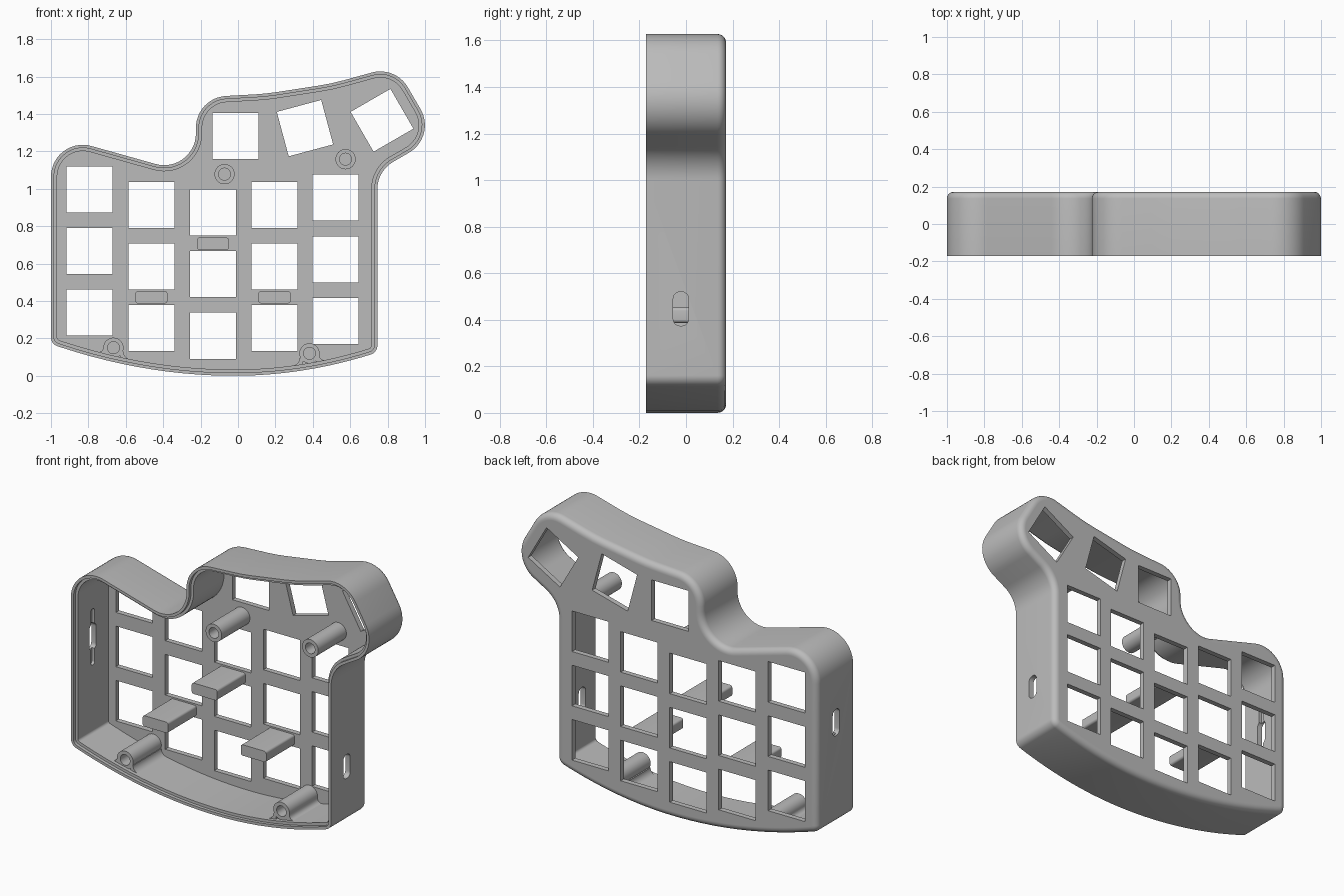
import bpy, bmesh, math
from mathutils import Vector, Matrix

if "Cube" in bpy.data.objects:
    bpy.data.objects.remove(bpy.data.objects["Cube"])

grey = bpy.data.materials.new("plain_grey")
grey.use_nodes = True
GREY = (0.5, 0.5, 0.5, 1)
grey.diffuse_color = GREY
grey.node_tree.nodes["Principled BSDF"].inputs["Base Color"].default_value = GREY

RIM, BACK, FLOOR, TIP = -0.172, 0.172, 0.14, -0.13
WALL, EDGE = 0.033, 0.036


def fillet(corners, step=7):
    """Closed outline from (x, z, radius) corners."""
    pts = []
    for i, (x, z, r) in enumerate(corners):
        p = Vector((x, z))
        if r == 0:
            pts.append(p)
            continue
        a = (Vector(corners[i - 1][:2]) - p).normalized()
        b = (Vector(corners[(i + 1) % len(corners)][:2]) - p).normalized()
        half = a.angle(b) / 2
        centre = p + (a + b).normalized() * r / math.sin(half)
        start = p + a * r / math.tan(half) - centre
        end = p + b * r / math.tan(half) - centre
        sweep = math.atan2(start.x * end.y - start.y * end.x, start.dot(end))
        n = max(2, round(abs(math.degrees(sweep)) / step))
        for k in range(n + 1):
            pts.append(centre + Matrix.Rotation(sweep * k / n, 2) @ start)
    return pts


def inset(pts, d):
    """Move a clockwise outline inward by d."""
    out = []
    for i, p in enumerate(pts):
        t1 = (p - pts[i - 1]).normalized()
        t2 = (pts[(i + 1) % len(pts)] - p).normalized()
        n1, n2 = Vector((t1.y, -t1.x)), Vector((t2.y, -t2.x))
        n = (n1 + n2).normalized()
        out.append(p + n * d / max(0.5, n.dot(n1)))
    return out


def loft(bm, rings):
    """Bridge (outline, y) rings in order and cap both ends."""
    rows = [[bm.verts.new((p[0], y, p[1])) for p in pts] for pts, y in rings]
    for r1, r2 in zip(rows, rows[1:]):
        for i in range(len(r1)):
            bm.faces.new((r1[i - 1], r1[i], r2[i], r2[i - 1]))
    bm.faces.new(rows[0])
    bm.faces.new(rows[-1])


def finish(name, bm):
    bmesh.ops.recalc_face_normals(bm, faces=bm.faces)
    mesh = bpy.data.meshes.new(name)
    bm.to_mesh(mesh)
    bm.free()
    mesh.materials.append(grey)
    ob = bpy.data.objects.new(name, mesh)
    bpy.context.collection.objects.link(ob)
    return ob


def solid(name, rings):
    bm = bmesh.new()
    loft(bm, rings)
    return finish(name, bm)


def smooth(ob):
    bpy.ops.object.select_all(action='DESELECT')
    ob.select_set(True)
    bpy.context.view_layer.objects.active = ob
    bpy.ops.object.shade_smooth_by_angle(angle=math.radians(30))


def bottom(x):
    return (0.177 if x < -0.02 else 0.213) * (x + 0.02) ** 2


def box(x, z, w, h, r=0):
    w, h = w / 2, h / 2
    return fillet([(x - w, z - h, r), (x - w, z + h, r), (x + w, z + h, r), (x + w, z - h, r)], 15)


# Outline of the case, clockwise, ending with the bowed lower edge
corners = [(-1, bottom(-1), 0.05), (-1, 1.289, 0.17), (-0.225, 1.072, 0.17),
           (-0.225, 1.487, 0.17), (0.15, 1.508, 1.2), (0.5, 1.562, 1.2),
           (0.842, 1.656, 0.17), (1.062, 1.278, 0.17), (0.745, 1.095, 0.17),
           (0.745, bottom(0.745), 0.05)]
corners += [(x / 100, bottom(x / 100), 0) for x in range(66, -95, -8)]
outline = fillet(corners)

# Case shell: rounded back edge, straight wall, stepped rim, hollow inside
rings = [(inset(outline, EDGE + 0.003), BACK)]
for k in range(7):
    a = math.radians(90 - 15 * k)
    rings.append((inset(outline, EDGE * (1 - math.cos(a))), BACK - EDGE + EDGE * math.sin(a)))
rings += [(outline, RIM), (inset(outline, WALL / 2), RIM),
          (inset(outline, WALL / 2), RIM + 0.02), (inset(outline, WALL), RIM + 0.02),
          (inset(outline, WALL), FLOOR)]
case = solid("case_shell", rings)

# Key openings: five columns of three, then the fanned thumb keys
keys = []
for x, top in ((-0.794, 0.997), (-0.463, 0.914), (-0.134, 0.872), (0.195, 0.914), (0.521, 0.952)):
    keys += [(x, top - 0.329 * row, 0) for row in range(3)]
keys += [(-0.013, 1.283, 0), (0.358, 1.324, 15), (0.77, 1.366, 30)]
bm = bmesh.new()
for x, z, turn in keys:
    spin = Matrix.Rotation(math.radians(turn), 2)
    pts = [Vector((x, z)) + spin @ p for p in box(0, 0, 0.246, 0.246)]
    loft(bm, [(pts, 0.1), (pts, 0.25)])
key_cutter = finish("key_cutter", bm)


def slot(name, x0, x1, y, z, w, h):
    """Rounded slot cutter running along x."""
    ob = solid(name, [(box(y, z, w, h, w * 0.45), x0), (box(y, z, w, h, w * 0.45), x1)])
    for v in ob.data.vertices:
        v.co = (v.co.y, v.co.x, v.co.z)
    ob.data.flip_normals()
    return ob


# Side slots, plus a long shallow recess inside the wide side
cutters = [key_cutter,
           slot("right_slot_cutter", 0.65, 0.85, -0.022, 0.447, 0.066, 0.146),
           slot("left_slot_cutter", -1.1, -0.9, -0.01, 0.77, 0.066, 0.16),
           slot("left_recess_cutter", -0.985, -0.9, -0.01, 0.77, 0.036, 0.34)]
bpy.context.view_layer.objects.active = case
for cutter in cutters:
    cutter.hide_render = True
    mod = case.modifiers.new(cutter.name, 'BOOLEAN')
    mod.operation, mod.solver, mod.object = 'DIFFERENCE', 'EXACT', cutter
    bpy.ops.object.modifier_apply(modifier=mod.name)
    bpy.data.objects.remove(cutter)
smooth(case)


def circle(x, z, r, n=32):
    return [(x + r * math.cos(i * math.tau / n), z + r * math.sin(i * math.tau / n)) for i in range(n)]


# Hollow screw posts; the lower two flare into the bottom wall
for name, x, z in (("upper_left", -0.072, 1.078), ("upper_right", 0.575, 1.158),
                   ("lower_left", -0.666, 0.15), ("lower_right", 0.382, 0.12)):
    smooth(solid(name + "_screw_post", [(circle(x, z, 0.054), FLOOR), (circle(x, z, 0.054), TIP),
                                        (circle(x, z, 0.032), TIP), (circle(x, z, 0.032), FLOOR - 0.01)]))
    if name.startswith("lower"):
        for side in (-1, 1):
            flare = [(x + side * 0.035, bottom(x + side * 0.035) + 0.02), (x + side * 0.035, z - 0.015)]
            for k in range(7):
                a = math.radians(15 * k)
                px = x + side * (0.053 + 0.035 * (1 - math.cos(a)))
                base = bottom(px) + WALL
                flare.append((px, base + 0.035 * (1 - math.sin(a))))
            flare.append((px, base - 0.012))
            smooth(solid(name + "_post_flare", [(flare, FLOOR), (flare, TIP)]))

# Board support tabs with rounded corners
for name, x, z in (("centre", -0.134, 0.706), ("left", -0.463, 0.42), ("right", 0.195, 0.42)):
    tab = box(x, z, 0.171, 0.066, 0.014)
    smooth(solid(name + "_support_tab", [(tab, FLOOR), (tab, TIP)]))
